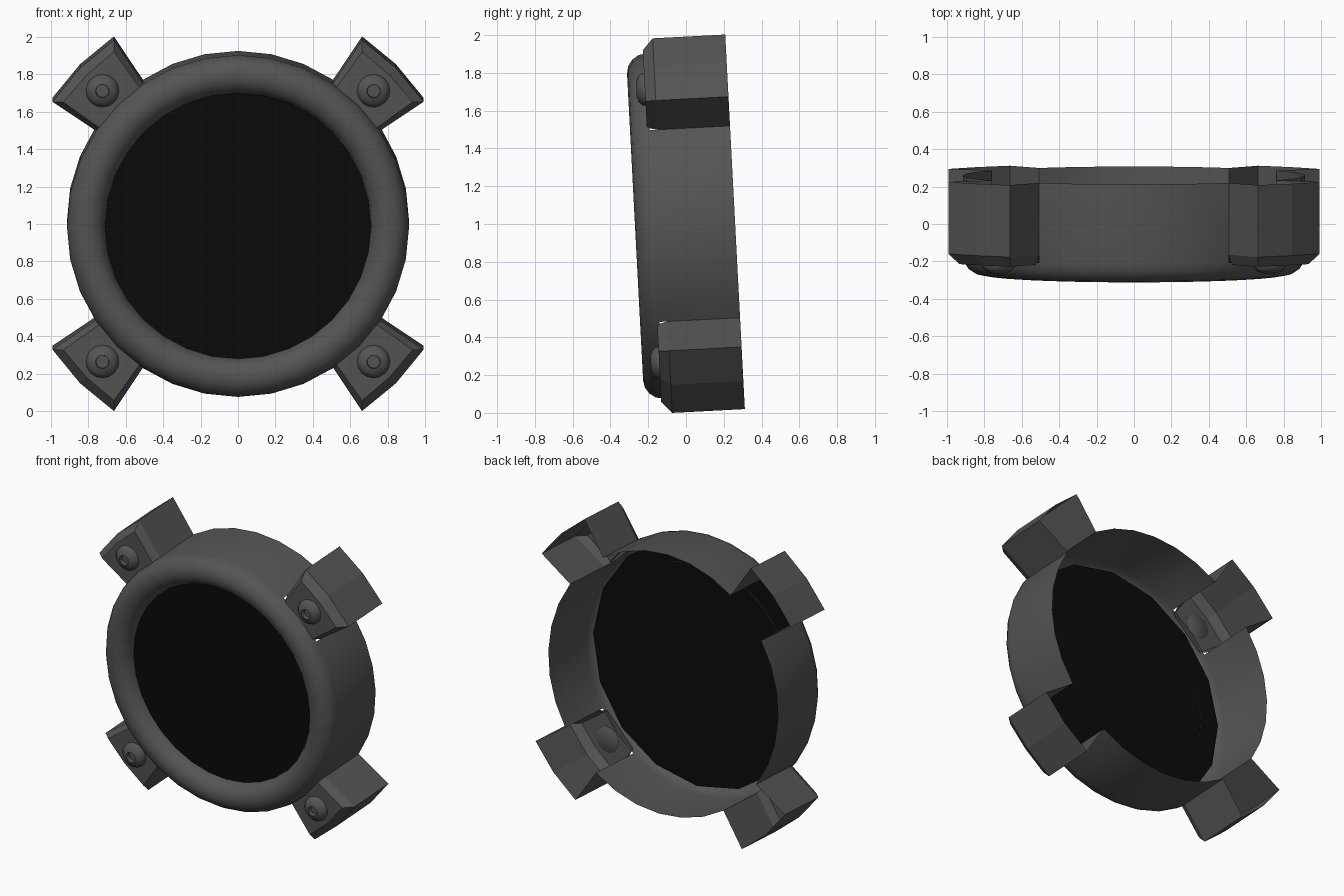
import bpy, bmesh
from math import sin, cos, pi, radians
from mathutils import Matrix

if "Cube" in bpy.data.objects:
    bpy.data.objects.remove(bpy.data.objects["Cube"])

TILT = Matrix.Translation((0, 0, 0.998)) @ Matrix.Rotation(radians(3), 4, 'X')
BACK, FACE, CHAMFER = 0.26, -0.18, -0.125


def material(name, v):
    m = bpy.data.materials.new(name)
    m.diffuse_color = (v, v, v, 1)
    m.use_nodes = True
    m.node_tree.nodes["Principled BSDF"].inputs["Base Color"].default_value = m.diffuse_color
    return m


DARK = material("dark_grey", 0.09)
BLACK = material("black", 0.003)


def polar(r, deg, y):
    return (r * cos(radians(deg)), y, r * sin(radians(deg)))


def finish(bm, name, mat, smooth):
    bmesh.ops.recalc_face_normals(bm, faces=bm.faces)
    me = bpy.data.meshes.new(name)
    bm.to_mesh(me)
    bm.free()
    ob = bpy.data.objects.new(name, me)
    bpy.context.collection.objects.link(ob)
    me.materials.append(mat)
    ob.matrix_world = TILT
    if smooth:
        bpy.context.view_layer.objects.active = ob
        ob.select_set(True)
        bpy.ops.object.shade_smooth_by_angle(angle=radians(40))
        ob.select_set(False)


def lathe(bm, profile, sides, cx=0, cz=0, skip=lambda row, seg: False):
    rows = []
    for r, y in profile:
        rows.append([bm.verts.new((cx + r * cos(2 * pi * i / sides), y,
                                   cz + r * sin(2 * pi * i / sides))) for i in range(sides)])
    for k in range(len(rows) - 1):
        for i in range(sides):
            if not skip(k, i):
                j = (i + 1) % sides
                bm.faces.new((rows[k][i], rows[k][j], rows[k + 1][j], rows[k + 1][i]))
    return rows


# bezel: thin open sleeve with rounded front lip, notched where the brackets join
profile = [(0.915, BACK)]
for i in range(9):
    a = pi * i / 8
    profile.append((0.8125 + 0.1025 * cos(a), -0.167 - 0.103 * sin(a)))
bm = bmesh.new()
lathe(bm, profile, 32, skip=lambda k, i: k == 0 and i % 8 in (3, 4))
finish(bm, "bezel_ring", DARK, True)

# dark panel behind the lip
bm = bmesh.new()
rows = lathe(bm, [(0.86, -0.172)], 16)
bm.faces.new(rows[0])
finish(bm, "dark_panel", BLACK, False)

for q in range(4):
    mid = 45 + 90 * q
    # hollow bracket, open at the back, chamfered around its front face
    outer = [(0.914, -11.25), (1.194, -11.25), (1.194, 0), (1.194, 11.25), (0.914, 11.25)]
    inner = [(0.90, -9.6), (1.145, -9.6), (1.145, 0), (1.145, 9.6), (0.90, 9.6)]
    bm = bmesh.new()
    loops = [[bm.verts.new(polar(r, mid + a, y)) for r, a in pts]
             for pts, y in ((outer, BACK), (outer, CHAMFER), (inner, FACE))]
    for a, b in zip(loops, loops[1:]):
        for i in range(4):
            bm.faces.new((a[i], a[i + 1], b[i + 1], b[i]))
    bm.faces.new(loops[2])
    finish(bm, "bracket", DARK, False)

    # domed screw head with a hexagonal-style socket
    cx, _, cz = polar(1.025, mid, 0)
    bm = bmesh.new()
    rows = lathe(bm, [(0.08, FACE + 0.006), (0.088, FACE), (0.084, FACE - 0.016),
                      (0.066, FACE - 0.035), (0.036, FACE - 0.045),
                      (0.034, FACE - 0.015)], 16, cx, cz)
    bm.faces.new(rows[0])
    bm.faces.new(rows[-1])
    finish(bm, "screw_head", DARK, True)
